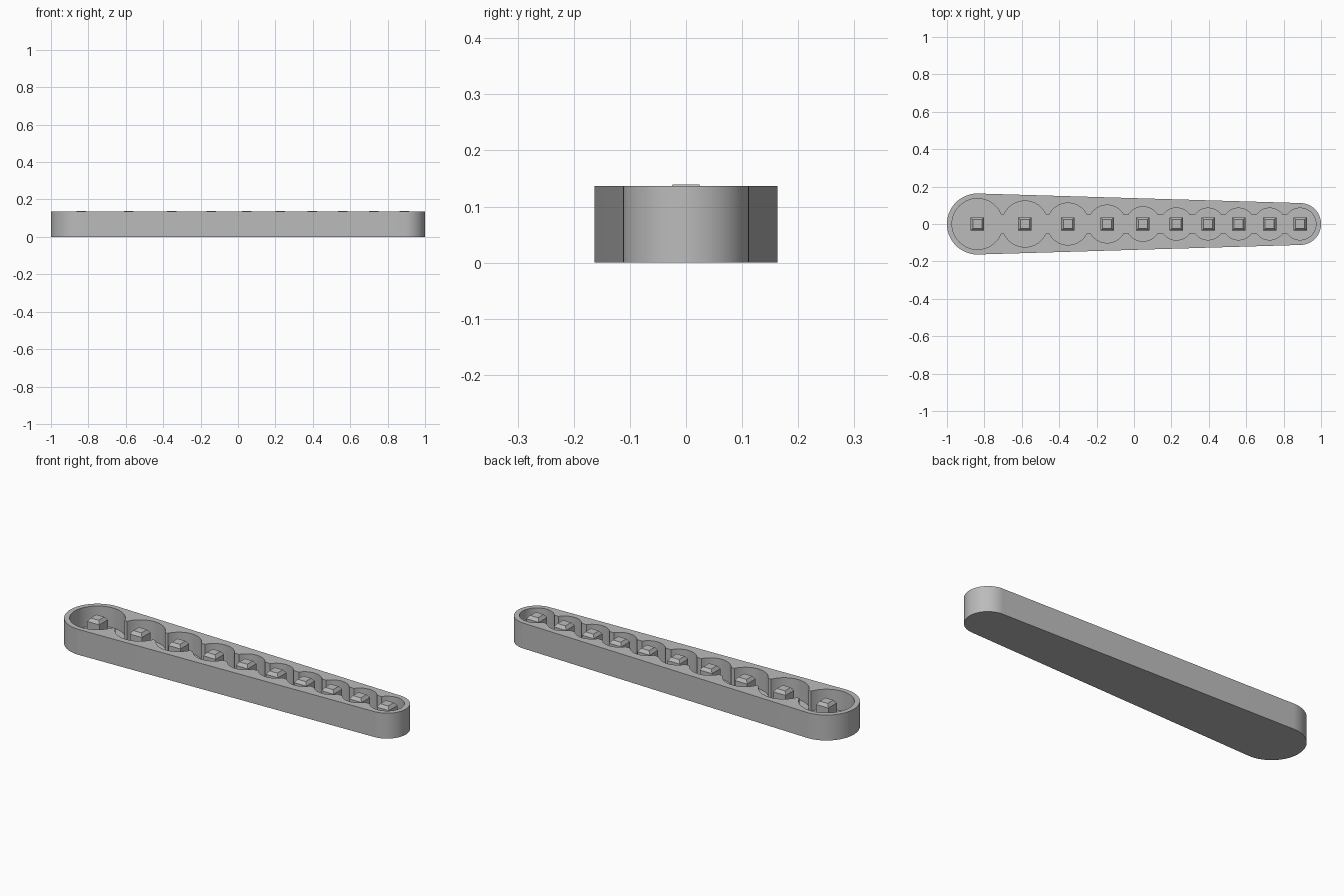
import bpy, bmesh
from math import asin, acos, pi, cos, sin

if "Cube" in bpy.data.objects:
    bpy.data.objects.remove(bpy.data.objects["Cube"], do_unlink=True)

HEIGHT, FLOOR, CHANNEL = 0.137, 0.03, 0.05
# Pocket centres along x, and their radii
CENTRES = [-0.837, -0.583, -0.353, -0.144, 0.048, 0.227, 0.396, 0.559, 0.725, 0.888]
RADII = [0.136, 0.123, 0.112, 0.101, 0.092, 0.086, 0.085, 0.085, 0.085, 0.085]
BIG_END, SMALL_END = 0.163, 0.112

grey = bpy.data.materials.new("plain grey")
grey.use_nodes = True
colour = (0.5, 0.5, 0.5, 1)
grey.diffuse_color = colour
grey.node_tree.nodes["Principled BSDF"].inputs["Base Color"].default_value = colour


def arc(cx, r, start, end, steps):
    return [(cx + r * cos(start + (end - start) * i / steps),
             r * sin(start + (end - start) * i / steps)) for i in range(steps + 1)]


def mirrored(upper):
    """Close an upper outline, running left to right, with its mirror image."""
    return upper + [(x, -y) for x, y in reversed(upper[1:-1])]


def loft(name, sections):
    """Skin matching outlines, each given as (outline, z), and cap both ends."""
    bm = bmesh.new()
    rings = [[bm.verts.new((x, y, z)) for x, y in outline] for outline, z in sections]
    for low, high in zip(rings, rings[1:]):
        n = len(low)
        for i in range(n):
            j = (i + 1) % n
            bm.faces.new((low[i], low[j], high[j], high[i]))
    bm.faces.new(rings[0])
    bm.faces.new(rings[-1])
    bmesh.ops.recalc_face_normals(bm, faces=bm.faces[:])
    mesh = bpy.data.meshes.new(name)
    bm.to_mesh(mesh)
    bm.free()
    mesh.materials.append(grey)
    obj = bpy.data.objects.new(name, mesh)
    bpy.context.collection.objects.link(obj)
    return obj


# Tapered body: two round ends joined by their tangents
tangent = acos((BIG_END - SMALL_END) / (CENTRES[-1] - CENTRES[0]))
body_outline = mirrored(arc(CENTRES[0], BIG_END, pi, tangent, 32)
                        + arc(CENTRES[-1], SMALL_END, tangent, 0, 32))
body = loft("tray_body", [(body_outline, 0), (body_outline, HEIGHT)])

# Chain of round pockets joined by a straight channel
chain = []
last = len(CENTRES) - 1
for i, (cx, r) in enumerate(zip(CENTRES, RADII)):
    meet = asin(CHANNEL / r)
    chain += arc(cx, r, pi if i == 0 else pi - meet, 0 if i == last else meet, 28)
pocket_outline = mirrored(chain)
cutter = loft("pocket_cutter", [(pocket_outline, FLOOR), (pocket_outline, HEIGHT + 0.1)])
cutter.hide_render = True

cut = body.modifiers.new("pockets", "BOOLEAN")
cut.operation = "DIFFERENCE"
cut.solver = "EXACT"
cut.object = cutter
bpy.ops.object.select_all(action="DESELECT")
bpy.context.view_layer.objects.active = body
body.select_set(True)
bpy.ops.object.modifier_apply(modifier=cut.name)
bpy.data.objects.remove(cutter, do_unlink=True)
bpy.ops.object.shade_smooth_by_angle(angle=0.5)


def square(cx, half):
    return [(cx - half, -half), (cx + half, -half), (cx + half, half), (cx - half, half)]


# Square posts with chamfered tops
for i, cx in enumerate(CENTRES):
    loft(f"post_{i + 1}", [(square(cx, 0.036), FLOOR - 0.005),
                           (square(cx, 0.036), 0.122),
                           (square(cx, 0.024), 0.139)])
